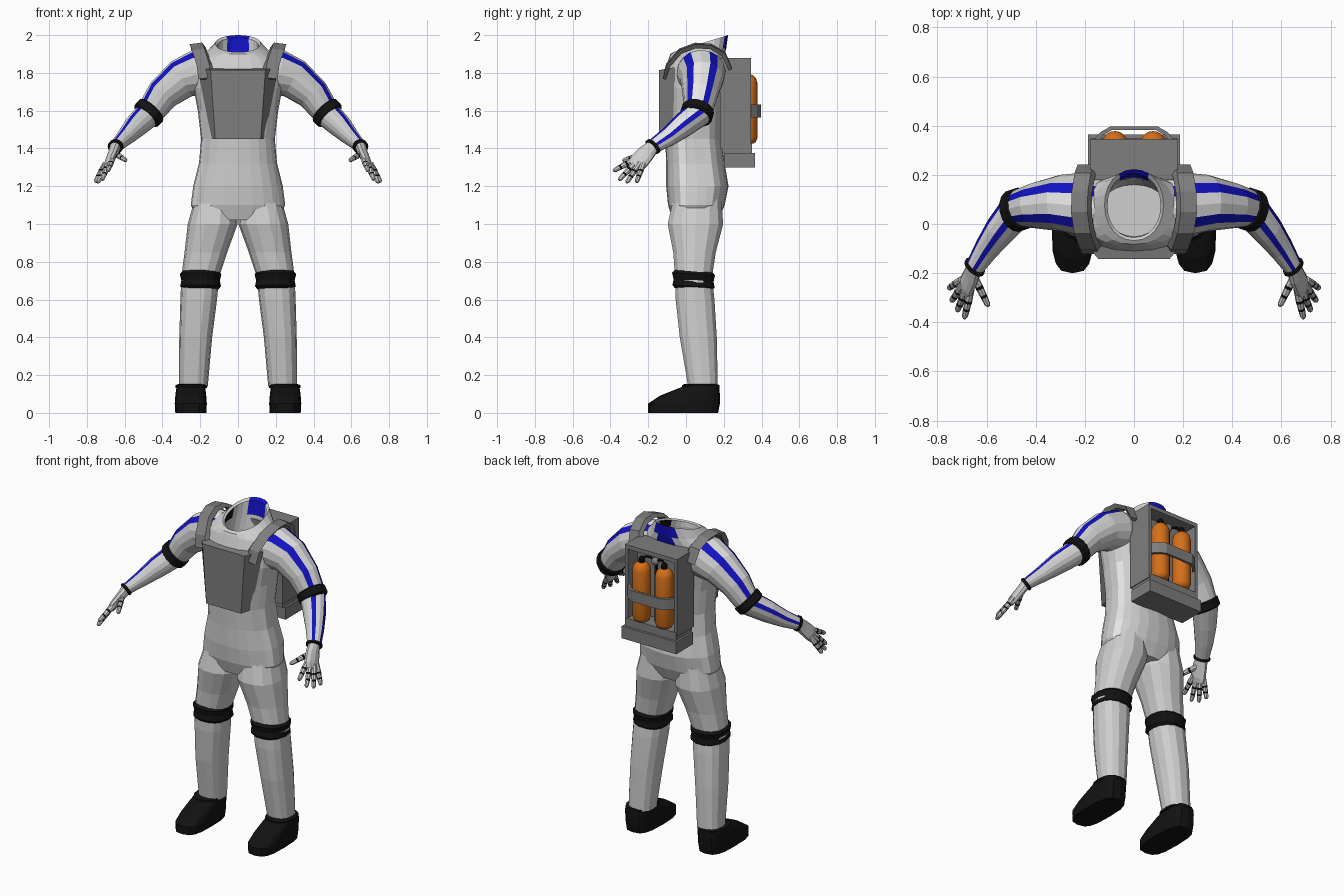
import bpy, bmesh, math
from mathutils import Vector as V

if "Cube" in bpy.data.objects:
    bpy.data.objects.remove(bpy.data.objects["Cube"])


def material(name, r, g, b):
    m = bpy.data.materials.new(name)
    m.diffuse_color = (r, g, b, 1)
    m.use_nodes = True
    m.node_tree.nodes["Principled BSDF"].inputs["Base Color"].default_value = m.diffuse_color
    return m


SUIT = material("suit_light_grey", 0.62, 0.62, 0.62)
WHITE = material("panel_white", 0.92, 0.92, 0.92)
GREY = material("harness_grey", 0.21, 0.21, 0.21)
BLACK = material("rubber_black", 0.006, 0.006, 0.006)
BLUE = material("stripe_blue", 0.006, 0.006, 0.55)
ORANGE = material("tank_orange", 0.66, 0.16, 0.01)


def skin(name, rings, mats, rule=None, mirror=False, smooth=False, closed=False):
    """Join rings of points into a capped solid; rule(segment, centre) picks the material."""
    bm = bmesh.new()
    loops = [[bm.verts.new(p) for p in ring] for ring in rings]
    n = len(loops[0])
    pairs = list(zip(loops, loops[1:]))
    for i, (a, b) in enumerate(pairs):
        for j in range(n):
            f = bm.faces.new((a[j], a[(j + 1) % n], b[(j + 1) % n], b[j]))
            if rule:
                f.material_index = rule(i, j, f.calc_center_median())
    bm.faces.new(loops[0])
    bm.faces.new(loops[-1])
    bmesh.ops.recalc_face_normals(bm, faces=bm.faces)
    me = bpy.data.meshes.new(name)
    bm.to_mesh(me)
    bm.free()
    ob = bpy.data.objects.new(name, me)
    bpy.context.collection.objects.link(ob)
    for m in mats:
        me.materials.append(m)
    if mirror:
        ob.modifiers.new("mirror", 'MIRROR').use_mirror_merge = False
    if smooth:
        bpy.ops.object.select_all(action='DESELECT')
        ob.select_set(True)
        bpy.context.view_layer.objects.active = ob
        bpy.ops.object.shade_smooth_by_angle(angle=math.radians(40))
    return ob


def oval(z, cx, hw, cy, hd, n=16, power=0.85, tilt=0.0):
    """Horizontal rounded ring, tilted by a slope along y."""
    pts = []
    for k in range(n):
        a = 2 * math.pi * k / n
        c, s = math.cos(a), math.sin(a)
        x = math.copysign(abs(c) ** power, c) * hw
        y = math.copysign(abs(s) ** power, s) * hd
        pts.append((cx + x, cy + y, z + tilt * y))
    return pts


def tube(pts, radii, n=16, ref=(0.65, 0, 0.75)):
    """Rings along a path; the first radius points along ref."""
    pts = [V(p) for p in pts]
    rings = []
    for i, p in enumerate(pts):
        t = (pts[min(i + 1, len(pts) - 1)] - pts[max(i - 1, 0)]).normalized()
        out = V(ref)
        out = (out - t * out.dot(t)).normalized()
        side = t.cross(out)
        ro, rs = radii[i]
        rings.append([p + out * ro * math.cos(2 * math.pi * k / n)
                      + side * rs * math.sin(2 * math.pi * k / n) for k in range(n)])
    return rings


def box(name, x0, x1, y0, y1, z0, z1, mat, mirror=False):
    rings = [[(x0, y0, z), (x1, y0, z), (x1, y1, z), (x0, y1, z)] for z in (z0, z1)]
    return skin(name, rings, [mat], mirror=mirror)


# torso with side panels, tilted open collar and inner neck
body = [(1.02, .21, .05, .12), (1.10, .25, .055, .15), (1.20, .237, .06, .165),
        (1.32, .207, .05, .155), (1.45, .195, .04, .15), (1.60, .213, .04, .155),
        (1.72, .235, .04, .16), (1.82, .235, .045, .155), (1.88, .21, .055, .145)]
rings = [oval(z, 0, w, c, d, 24) for z, w, c, d in body]
rings += [oval(z, 0, w, c, d, 24, 0.95, t) for z, w, c, d, t in
          [(1.915, .165, .065, .148, .1), (1.955, .12, .078, .145, .31),
           (1.945, .108, .075, .13, .31), (1.89, .115, .07, .12, .1), (1.70, .14, .05, .11, 0)]]


def torso_rule(i, j, c):
    if i < 5 and j in (1, 22, 10, 13):
        return 1
    if i >= 8 and i < 12 and c.y > .12 and abs(c.x) < .06:
        return 2
    if i == 11 and abs(c.x) > .09 and -.01 < c.y < .12:
        return 3
    return 0


skin("torso", rings, [SUIT, WHITE, BLUE, BLACK], torso_rule)

# legs
legs = [(1.13, .12, .11, .06, .13), (1.0, .134, .132, .05, .15), (.85, .17, .113, .045, .115),
        (.72, .2, .1, .04, .1), (.6, .208, .097, .048, .105), (.4, .224, .087, .065, .1),
        (.14, .236, .076, .09, .08)]
skin("leg", [oval(*r, n=14) for r in legs], [SUIT], mirror=True)

# knee bands
knee = [(.655, .095), (.67, .108), (.7, .102), (.735, .11), (.75, .097)]
skin("knee_band", [oval(z, .198, w, .04, w + .006, 14, .85, -.06) for z, w in knee],
     [BLACK], mirror=True)

# boots and ankle rings
boot = [(0, .25, .082, -.015, .185), (.05, .25, .085, -.01, .19), (.09, .25, .082, .02, .16),
        (.115, .25, .079, .05, .128), (.14, .25, .074, .08, .095)]
skin("boot", [oval(*r, n=16, power=.65) for r in boot], [BLACK], mirror=True)
skin("ankle_ring", [oval(z, .247, w, .078, w + .017, 16)
                    for z, w in ((.128, .07), (.133, .083), (.147, .083), (.152, .07))],
     [BLACK], mirror=True)

# arms with a pair of stripes along the outside
arm = [(.13, .07, 1.81), (.21, .08, 1.80), (.30, .085, 1.768), (.40, .075, 1.685),
       (.475, .06, 1.58), (.545, -.025, 1.515), (.60, -.10, 1.457), (.648, -.175, 1.41)]
arm_r = [(.11, .12), (.125, .13), (.107, .115), (.088, .094),
         (.072, .078), (.062, .066), (.046, .054), (.033, .042)]
skin("arm", tube(arm, arm_r), [SUIT, BLUE, WHITE],
     lambda i, j, c: 1 if j in (1, 14) else 2 if j in (0, 15) else 0, mirror=True)


# bands round elbow and wrist
def band(name, centre, axis, half, ro, rs):
    c, d = V(centre), V(axis).normalized() * half
    skin(name, tube([c - d, c - d * .7, c + d * .7, c + d],
                    [(ro * .88, rs * .88), (ro, rs), (ro, rs), (ro * .88, rs * .88)]),
         [BLACK], mirror=True)


band("elbow_band", (.472, .058, 1.588), (.7, -.25, -.75), .03, .084, .088)
band("wrist_band", (.648, -.175, 1.41), (.45, -.71, -.55), .009, .04, .05)

# gloves: palm, then fingers with dark joint rings
skin("palm", tube([(.648, -.175, 1.41), (.662, -.21, 1.375), (.682, -.25, 1.33), (.692, -.268, 1.305)],
                  [(.03, .037), (.026, .048), (.023, .052), (.014, .045)], 10, (.75, .1, .6)),
     [SUIT], mirror=True)
fingers = {"index_finger": ((.668, -.285, 1.335), (.69, -.385, 1.28)),
           "middle_finger": ((.688, -.277, 1.315), (.72, -.355, 1.232)),
           "ring_finger": ((.703, -.257, 1.305), (.743, -.315, 1.218)),
           "little_finger": ((.71, -.232, 1.305), (.755, -.262, 1.22)),
           "thumb": ((.645, -.225, 1.37), (.592, -.335, 1.335))}
steps = [(-.2, .015), (.25, .016), (.35, .016), (.58, .014), (.67, .014), (.92, .012), (1, .006)]
for name, (a, b) in fingers.items():
    a, b = V(a), V(b)
    skin(name, tube([a.lerp(b, t) for t, r in steps], [(r, r) for t, r in steps], 8),
         [SUIT, BLACK], lambda i, j, c: 1 if i in (1, 3) else 0, mirror=True)

# chest bib with sloping flanks
skin("chest_bib", [[(-w, y, z0), (w, y, z0), (u, y2, z1), (-u, y2, z1)] for w, u, y, y2, z0, z1 in
                   [(.14, .215, -.07, -.06, 1.45, 1.83), (.12, .145, -.142, -.142, 1.45, 1.815)]],
     [GREY])

# shoulder straps: flat ribbon from bib over the shoulder to the pack
path = [V(p) for p in [(.165, -.115, 1.77), (.178, -.095, 1.84), (.203, -.03, 1.915), (.215, .05, 1.945),
                       (.212, .13, 1.94), (.2, .2, 1.9), (.185, .235, 1.82)]]
rings = []
for i, p in enumerate(path):
    t = path[min(i + 1, len(path) - 1)] - path[max(i - 1, 0)]
    up = V((.12, -t.z, t.y)).normalized() * .014
    w = V((.033, 0, -.004))
    rings.append([p - w - up, p + w - up, p + w + up, p - w + up])
skin("shoulder_strap", rings, [GREY], mirror=True)

# backpack: open tray with a stepped base
box("pack_back_plate", -.18, .18, .18, .25, 1.40, 1.88, GREY)
box("pack_side_wall", .16, .18, .25, .345, 1.40, 1.88, GREY, True)
box("pack_top_wall", -.16, .16, .25, .345, 1.855, 1.88, GREY)
box("pack_base_step", -.175, .175, .19, .35, 1.375, 1.425, GREY)
box("pack_base", -.188, .188, .2, .365, 1.30, 1.375, GREY)

# oxygen tanks with dark caps
tank = [(1.425, .03), (1.435, .045), (1.455, .053), (1.745, .053), (1.77, .046), (1.787, .03), (1.793, .014)]
skin("oxygen_tank", [oval(z, .078, r, .325, r, 20, 1) for z, r in tank], [ORANGE],
     mirror=True, smooth=True)
skin("tank_valve", [oval(z, .078, r, .325, r, 10, 1) for z, r in
                    ((1.785, .018), (1.815, .018), (1.825, .01))], [BLACK], mirror=True)
skin("valve_hose", tube([(.078, .32, 1.815), (.055, .31, 1.825), (.03, .3, 1.82), (.01, .3, 1.81)],
                        [(.007, .007)] * 4, 8, (0, 1, 0)), [BLACK], mirror=True)
skin("pressure_gauge", [oval(1.805 + .024 * math.sin(a), 0, .024 * math.cos(a), .3, .024 * math.cos(a), 12, 1)
                        for a in (-1.4, -.8, -.3, .3, .8, 1.4)], [GREY], smooth=True)
box("centre_pipe", -.008, .008, .285, .3, 1.43, 1.79, BLACK)

# strap holding the tanks
outer = [(-.165, .34), (-.135, .375), (-.095, .397), (.095, .397), (.135, .375), (.165, .34)]
skin("tank_strap", [[(x, y, 1.565), (x, y, 1.632), (x * .93, y - .014, 1.632), (x * .93, y - .014, 1.565)]
                    for x, y in outer], [GREY])
